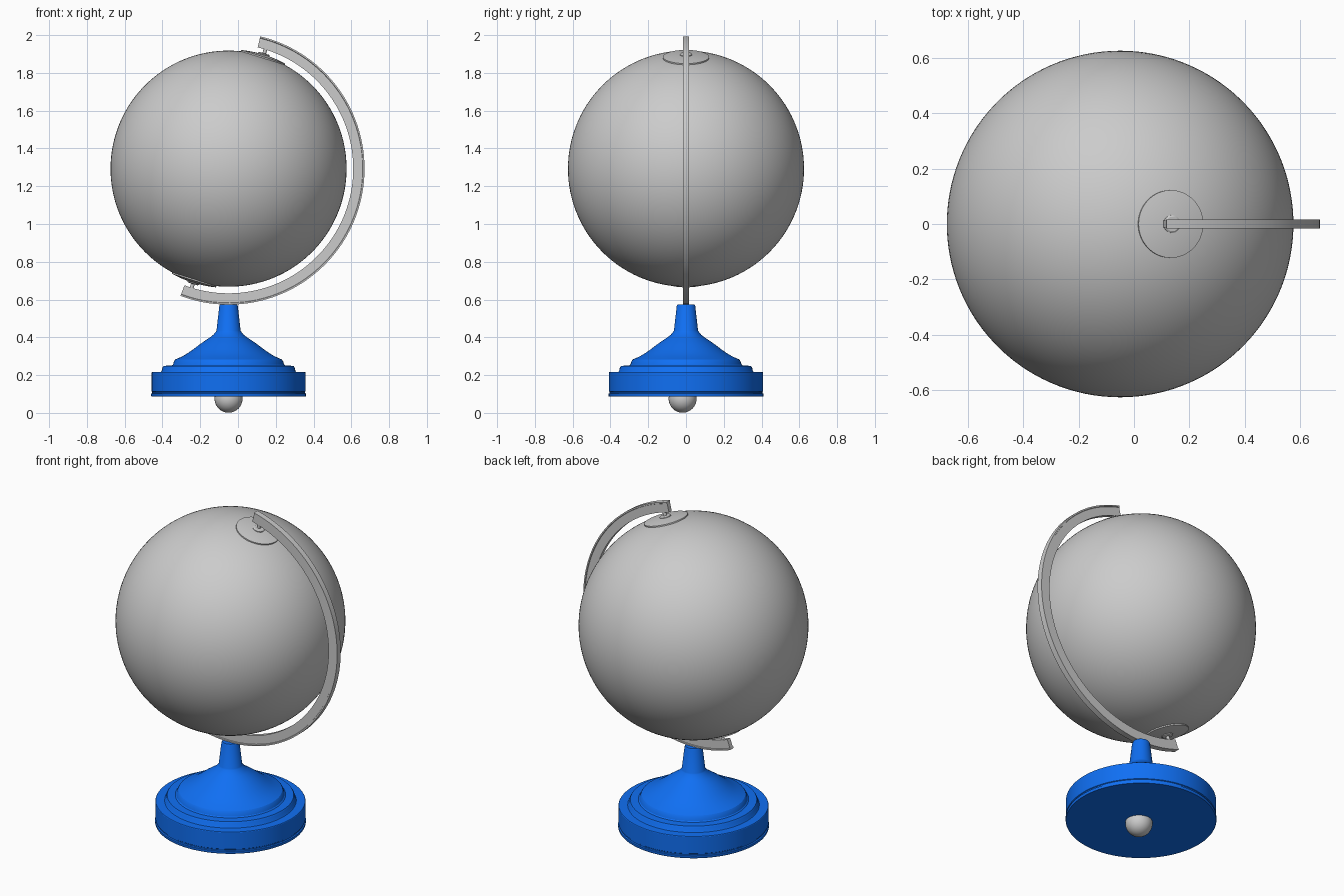
import bpy, bmesh
from math import sin, cos, radians, pi, asin
from mathutils import Vector, Matrix

if "Cube" in bpy.data.objects:
    bpy.data.objects.remove(bpy.data.objects["Cube"])

CX, CZ, R = -0.05, 1.293, 0.625
CENTRE = Vector((CX, 0, CZ))
TILT = radians(17.2)


def finish(name, bm, angle=30):
    bmesh.ops.recalc_face_normals(bm, faces=bm.faces)
    me = bpy.data.meshes.new(name)
    bm.to_mesh(me)
    bm.free()
    ob = bpy.data.objects.new(name, me)
    bpy.context.collection.objects.link(ob)
    bpy.ops.object.select_all(action='DESELECT')
    bpy.context.view_layer.objects.active = ob
    ob.select_set(True)
    bpy.ops.object.shade_smooth_by_angle(angle=radians(angle))
    return ob


def lathe(name, profile, matrix, steps=96):
    """Spin an (r, z) profile around z, then place it."""
    bm = bmesh.new()
    vs = [bm.verts.new((r, 0, z)) for r, z in profile]
    es = [bm.edges.new(p) for p in zip(vs, vs[1:])]
    bmesh.ops.spin(bm, geom=vs + es, cent=(0, 0, 0), axis=(0, 0, 1),
                   angle=2 * pi, steps=steps, use_duplicate=False)
    bmesh.ops.remove_doubles(bm, verts=bm.verts, dist=1e-5)
    bmesh.ops.transform(bm, matrix=matrix, verts=bm.verts)
    return finish(name, bm)


def ball(name, centre, radius, seg, tilt=0):
    bm = bmesh.new()
    bmesh.ops.create_uvsphere(bm, u_segments=seg, v_segments=seg // 2, radius=radius,
                              matrix=Matrix.Translation(centre) @ Matrix.Rotation(tilt, 4, 'Y'))
    return finish(name, bm, 60)


# globe and the small ball under the base
ball("globe", CENTRE, R, 128, TILT)
ball("bottom_ball", (CX, -0.018, 0.075), 0.074, 48)

# pole caps (thin domed discs) and pivot pins at both ends of the axis
CAP = R + 0.007
amax = asin(0.122 / CAP)
dome = [(CAP * sin(amax * i / 8), CAP * cos(amax * i / 8)) for i in range(9)]
cap = dome + [(0.122, 0.612), (0, 0.612)]
pin = [(0, 0.62), (0.032, 0.62), (0.032, 0.635), (0.026, 0.639), (0.010, 0.639),
       (0.010, 0.668), (0, 0.668)]
for label, turn in (("north", 0), ("south", pi)):
    m = Matrix.Translation(CENTRE) @ Matrix.Rotation(TILT + turn, 4, 'Y')
    lathe(label + "_pole_cap", cap, m, 64)
    lathe(label + "_pivot_pin", pin, m, 32)

# meridian arm: flanged section swept around the globe
section = [(0.660, -0.013), (0.710, -0.013), (0.712, -0.017), (0.720, -0.017),
           (0.720, 0.017), (0.712, 0.017), (0.710, 0.013), (0.660, 0.013)]
a0, a1, n = radians(-110.7), radians(76.5), 96
bm = bmesh.new()
rings = []
for i in range(n + 1):
    a = a0 + (a1 - a0) * i / n
    rings.append([bm.verts.new((CX + r * cos(a), y, CZ + r * sin(a))) for r, y in section])
k = len(section)
for p, q in zip(rings, rings[1:]):
    for j in range(k):
        bm.faces.new((p[j], p[(j + 1) % k], q[(j + 1) % k], q[j]))
bm.faces.new(rings[0])
bm.faces.new(rings[-1])
finish("meridian_arm", bm)

# turned base with stepped foot and flared neck
profile = [(0, 0.086), (0.408, 0.086), (0.410, 0.09), (0.410, 0.102), (0.404, 0.105),
           (0.404, 0.111), (0.408, 0.114), (0.408, 0.213), (0.406, 0.216), (0.358, 0.217),
           (0.354, 0.222), (0.350, 0.240), (0.344, 0.249), (0.300, 0.251), (0.294, 0.256),
           (0.289, 0.273), (0.282, 0.283), (0.245, 0.299), (0.215, 0.317), (0.185, 0.338),
           (0.155, 0.361), (0.125, 0.382), (0.098, 0.400), (0.080, 0.414), (0.068, 0.429),
           (0.064, 0.435), (0.049, 0.565), (0.045, 0.574), (0, 0.574)]
base = lathe("base", profile, Matrix.Translation((CX, 0, 0)))
blue = bpy.data.materials.new("blue")
blue.diffuse_color = (0.005, 0.16, 0.9, 1)
blue.use_nodes = True
blue.node_tree.nodes["Principled BSDF"].inputs["Base Color"].default_value = blue.diffuse_color
base.data.materials.append(blue)
